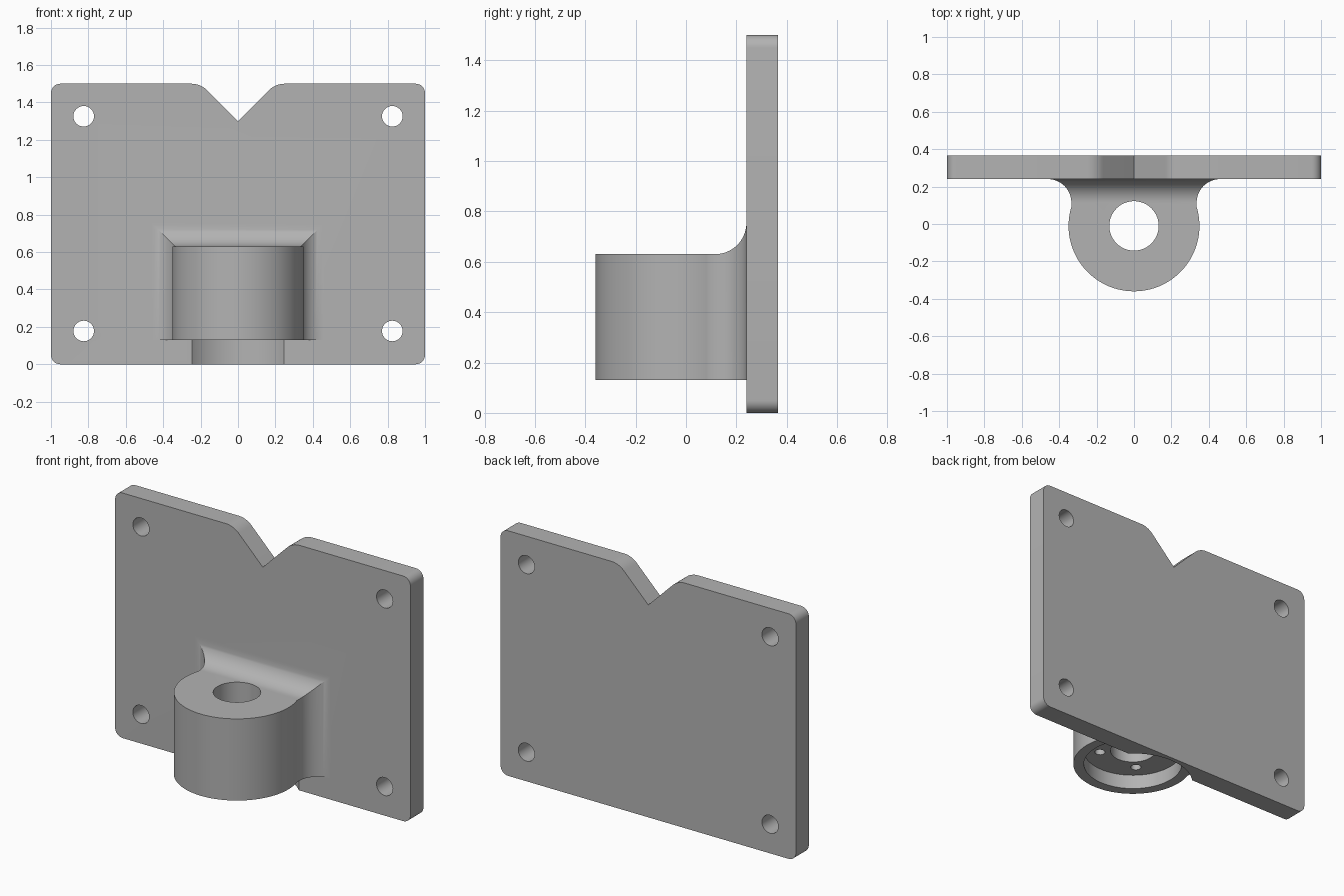
import bpy, bmesh
from math import sin, cos, pi, radians
from mathutils import Vector

if "Cube" in bpy.data.objects:
    bpy.data.objects.remove(bpy.data.objects["Cube"], do_unlink=True)

grey = bpy.data.materials.new("plain grey")
grey.use_nodes = True
COLOUR = (0.45, 0.45, 0.45, 1)
grey.diffuse_color = COLOUR
grey.node_tree.nodes["Principled BSDF"].inputs["Base Color"].default_value = COLOUR

FRONT, BACK = 0.24, 0.365      # plate faces along y
AXIS_Y = -0.01                 # boss axis
BOTTOM, TOP = 0.13, 0.63       # boss height
BOSS_R, NECK, FILLET = 0.35, 0.335, 0.125


def loft(name, rings):
    """Solid through matching rings of points, closed at both ends."""
    bm = bmesh.new()
    loops = [[bm.verts.new(p) for p in ring] for ring in rings]
    for a, b in zip(loops, loops[1:]):
        for i in range(len(a)):
            j = (i + 1) % len(a)
            bm.faces.new((a[i], a[j], b[j], b[i]))
    bm.faces.new(loops[0])
    bm.faces.new(loops[-1])
    bmesh.ops.recalc_face_normals(bm, faces=bm.faces)
    mesh = bpy.data.meshes.new(name)
    bm.to_mesh(mesh)
    bm.free()
    mesh.materials.append(grey)
    obj = bpy.data.objects.new(name, mesh)
    bpy.context.collection.objects.link(obj)
    return obj


def circle(r, n):
    return [(r * cos(2 * pi * i / n), r * sin(2 * pi * i / n)) for i in range(n)]


def upright(name, x, y, r, z0, z1, n=96):
    return loft(name, [[(x + u, y + v, z) for u, v in circle(r, n)] for z in (z0, z1)])


def combine(target, other, operation):
    """Boolean the other solid into the target and discard it."""
    mod = target.modifiers.new("join", "BOOLEAN")
    mod.operation, mod.solver, mod.object = operation, "EXACT", other
    bpy.context.view_layer.objects.active = target
    bpy.ops.object.modifier_apply(modifier=mod.name)
    bpy.data.objects.remove(other, do_unlink=True)


def rounded(corners, steps=8):
    """Outline whose corners (x, z, tangent length) become arcs."""
    out = []
    for i, (x, z, cut) in enumerate(corners):
        p = Vector((x, z))
        if cut == 0:
            out.append(p)
            continue
        before = Vector(corners[i - 1][:2]) - p
        after = Vector(corners[(i + 1) % len(corners)][:2]) - p
        turn = before.angle(after)               # interior angle
        mid = (before.normalized() + after.normalized()).normalized()
        centre = p + mid * cut / cos(turn / 2)
        a = p + before.normalized() * cut - centre
        b = p + after.normalized() * cut - centre
        sweep = a.angle(b)
        for k in range(steps + 1):
            t = k / steps
            out.append(centre + (a * sin((1 - t) * sweep) + b * sin(t * sweep)) / sin(sweep))
    return out


# Back plate with rounded corners and a V notch in its top edge
half = [(1, 0, 0.05), (1, 1.5, 0.05), (0.2, 1.5, 0.05)]
outline = rounded(half + [(0, 1.3, 0)] + [(-x, z, c) for x, z, c in reversed(half)])
bracket = loft("mounting_bracket", [[(p.x, y, p.y) for p in outline] for y in (FRONT, BACK)])

# Corner screw holes
for x in (-0.825, 0.825):
    for z in (0.178, 1.326):
        hole = loft("screw_hole", [[(x + u, y, z + v) for u, v in circle(0.055, 48)]
                                   for y in (FRONT - 0.1, BACK + 0.1)])
        combine(bracket, hole, "DIFFERENCE")

# Clearance scooped out of the plate below the boss
combine(bracket, upright("clearance", 0, AXIS_Y, BOSS_R, -0.1, BOTTOM), "DIFFERENCE")

# Round boss, with a neck flaring into the plate on its sides and top
boss = upright("boss", 0, AXIS_Y, BOSS_R, BOTTOM, TOP)
sections = [(0, 0)]
for k in range(17):
    a = pi / 2 * k / 16
    sections.append((FRONT - FILLET + FILLET * sin(a), FILLET * (1 - cos(a))))
sections.append((FRONT + 0.06, FILLET))
neck = loft("neck", [[(-NECK - d, y, BOTTOM), (NECK + d, y, BOTTOM),
                      (NECK + d, y, TOP + d), (-NECK - d, y, TOP + d)] for y, d in sections])
combine(boss, neck, "UNION")
combine(bracket, boss, "UNION")

# Centre bore, underside recess and four blind holes in its ceiling
combine(bracket, upright("bore", 0, AXIS_Y, 0.132, 0, 1), "DIFFERENCE")
combine(bracket, upright("recess", 0, AXIS_Y, 0.288, 0.05, 0.22), "DIFFERENCE")
for i in range(4):
    a = pi / 4 + i * pi / 2
    combine(bracket, upright("blind_hole", 0.195 * cos(a), AXIS_Y + 0.195 * sin(a),
                             0.03, 0.15, 0.38, 32), "DIFFERENCE")

# Smooth curves, crisp edges
bpy.ops.object.select_all(action="DESELECT")
bracket.select_set(True)
bpy.context.view_layer.objects.active = bracket
bpy.ops.object.shade_smooth_by_angle(angle=radians(25))
